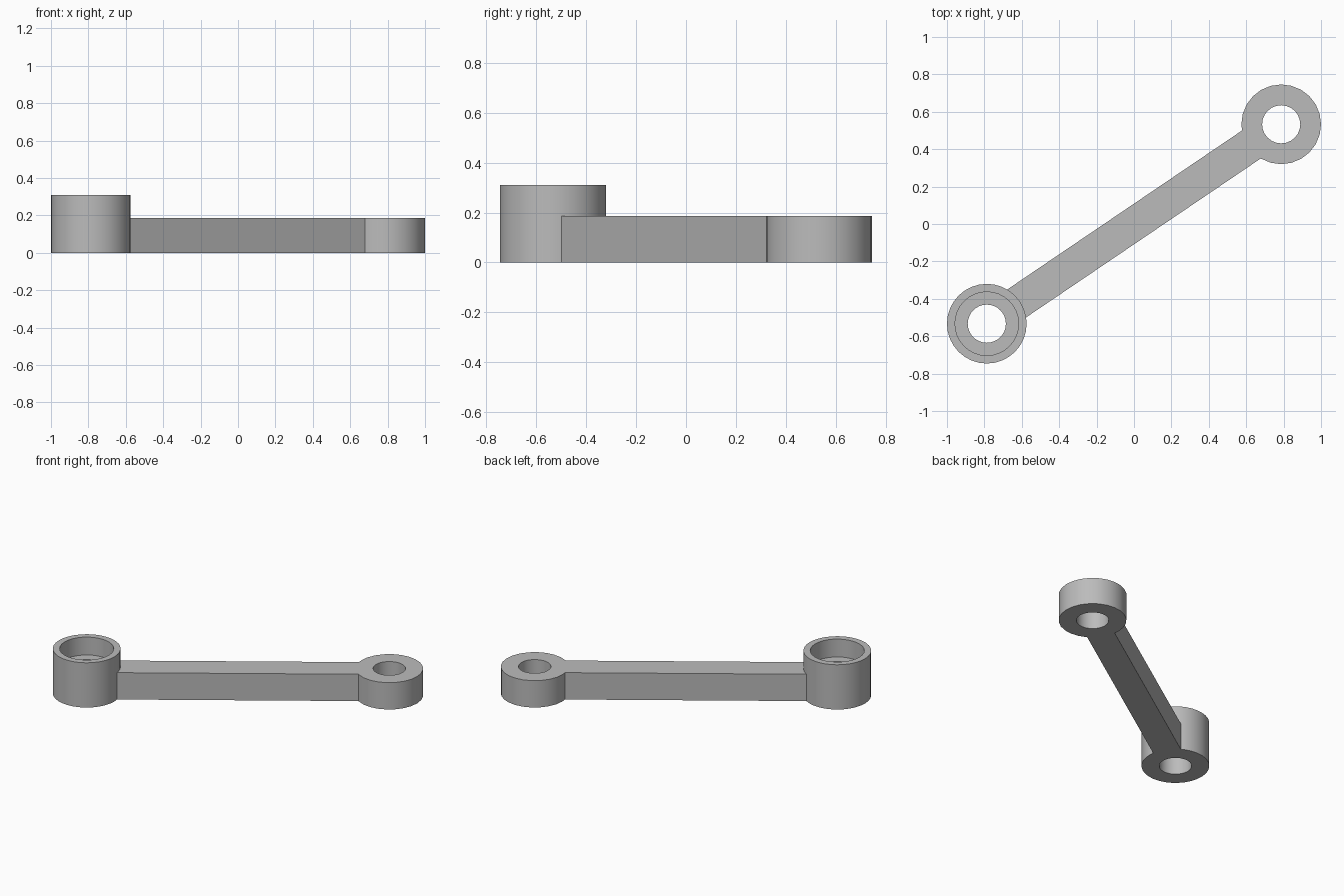
import bpy, bmesh, math
from mathutils import Vector

if "Cube" in bpy.data.objects:
    bpy.data.objects.remove(bpy.data.objects["Cube"], do_unlink=True)

END = Vector((0.787, 0.533, 0))      # centre of the plain eye
OUTER, BORE, CUP = 0.213, 0.102, 0.17
ARM_TOP, CUP_TOP, HALF_WIDTH = 0.186, 0.31, 0.09

grey = bpy.data.materials.new("plain grey")
grey.use_nodes = True
colour = (0.5, 0.5, 0.5, 1)
grey.diffuse_color = colour
grey.node_tree.nodes["Principled BSDF"].inputs["Base Color"].default_value = colour


def finish(name, bm, location):
    """Turn a bmesh into a smooth-shaded object with sharp corners."""
    bmesh.ops.recalc_face_normals(bm, faces=bm.faces)
    mesh = bpy.data.meshes.new(name)
    bm.to_mesh(mesh)
    bm.free()
    mesh.materials.append(grey)
    obj = bpy.data.objects.new(name, mesh)
    obj.location = location
    bpy.context.collection.objects.link(obj)
    bpy.ops.object.select_all(action='DESELECT')
    obj.select_set(True)
    bpy.context.view_layer.objects.active = obj
    bpy.ops.object.shade_smooth_by_angle(angle=math.radians(30))
    return obj


def lathe(name, profile, sides, location):
    """Sweep a closed (radius, height) profile around z."""
    bm = bmesh.new()
    rings = []
    for i in range(sides):
        a = math.tau * i / sides
        rings.append([bm.verts.new((r * math.cos(a), r * math.sin(a), z))
                      for r, z in profile])
    n = len(profile)
    for i in range(sides):
        here, there = rings[i], rings[(i + 1) % sides]
        for j in range(n):
            k = (j + 1) % n
            bm.faces.new((here[j], there[j], there[k], here[k]))
    return finish(name, bm, location)


# Plain eye at the back left, bored through
lathe("plain_eye", [(BORE, 0), (OUTER, 0), (OUTER, ARM_TOP), (BORE, ARM_TOP)],
      24, END)

# Taller eye at the front right, with a stepped recess above its bore
lathe("recessed_eye", [(BORE, 0), (OUTER, 0), (OUTER, CUP_TOP), (CUP, CUP_TOP),
                       (CUP, ARM_TOP), (BORE, ARM_TOP)], 32, -END)

# Arm: straight bar whose ends are scooped to meet the eyes
bm = bmesh.new()
reach = OUTER - 0.004
spread = math.asin(HALF_WIDTH / reach)
outline = []
for side in (1, -1):
    for i in range(7):
        a = spread * (i / 3 - 1)
        outline.append(bm.verts.new((side * (END.length - reach * math.cos(a)),
                                     side * reach * math.sin(a), 0)))
base = bm.faces.new(outline)
top = bmesh.ops.extrude_face_region(bm, geom=[base], use_keep_orig=True)["geom"]
bmesh.ops.translate(bm, vec=(0, 0, ARM_TOP),
                    verts=[v for v in top if isinstance(v, bmesh.types.BMVert)])
arm = finish("arm", bm, (0, 0, 0))
arm.rotation_euler.z = math.atan2(END.y, END.x)
